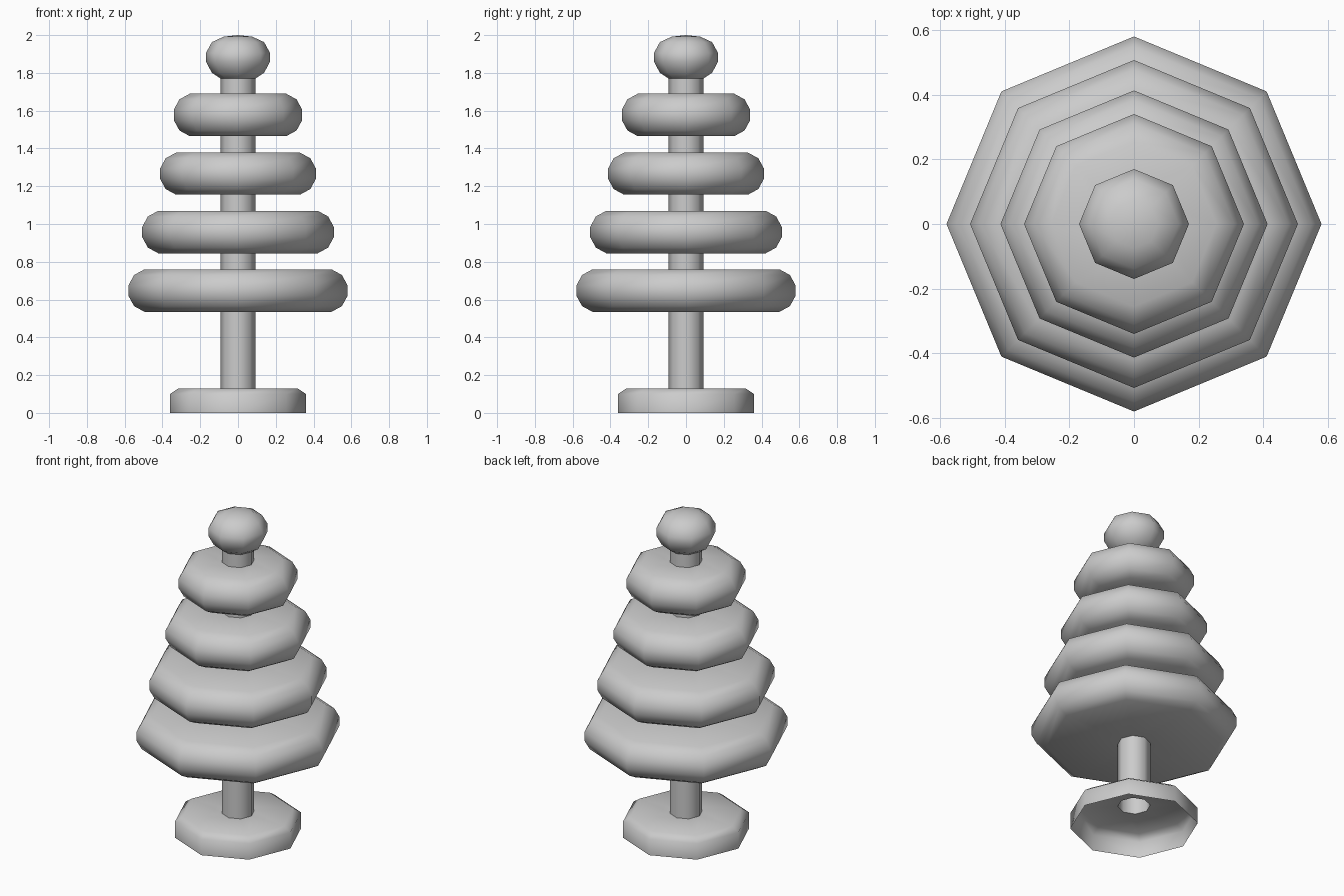
import bpy, bmesh, math

if "Cube" in bpy.data.objects:
    bpy.data.objects.remove(bpy.data.objects["Cube"])

SIDES = 8
TRUNK_R = 0.092

def lathe(name, profile):
    """Spin an (r, z) profile, listed bottom to top, into an eight-sided shell."""
    bm = bmesh.new()
    rings = []
    for r, z in profile:
        if r == 0:
            rings.append([bm.verts.new((0, 0, z))] * SIDES)
        else:
            rings.append([bm.verts.new((r * math.cos(math.tau * i / SIDES),
                                        r * math.sin(math.tau * i / SIDES), z))
                          for i in range(SIDES)])
    for lo, hi in zip(rings, rings[1:]):
        for i in range(SIDES):
            j = (i + 1) % SIDES
            bm.faces.new(list(dict.fromkeys((lo[i], lo[j], hi[j], hi[i]))))
    mesh = bpy.data.meshes.new(name)
    bm.to_mesh(mesh)
    bm.free()
    obj = bpy.data.objects.new(name, mesh)
    bpy.context.collection.objects.link(obj)
    bpy.context.view_layer.objects.active = obj
    obj.select_set(True)
    bpy.ops.object.shade_smooth_by_angle(angle=math.radians(60))
    obj.select_set(False)
    return obj

# Hollow base, open underneath
lathe("base", [(0.36, 0), (0.36, 0.10), (0.315, 0.13), (TRUNK_R, 0.13)])

# Rounded foliage tiers: outer radius, bottom, top
tiers = [(0.58, 0.535, 0.76), (0.507, 0.845, 1.07),
         (0.413, 1.155, 1.378), (0.34, 1.465, 1.69)]
for n, (r, lo, hi) in enumerate(tiers, 1):
    lathe(f"tier_{n}", [(TRUNK_R, lo), (r - 0.085, lo), (r - 0.03, lo + 0.03),
                        (r, lo + 0.085), (r, hi - 0.085), (r - 0.03, hi - 0.03),
                        (r - 0.085, hi), (TRUNK_R, hi)])

# Trunk sections between the tiers
starts = [0.13] + [t[2] for t in tiers]
ends = [t[1] for t in tiers] + [1.77]
for n, (lo, hi) in enumerate(zip(starts, ends), 1):
    lathe(f"trunk_{n}", [(TRUNK_R, lo), (TRUNK_R, hi)])

# Rounded knob on top
lathe("top_knob", [(TRUNK_R, 1.77), (0.138, 1.80), (0.17, 1.86), (0.17, 1.905),
                   (0.138, 1.963), (0.075, 1.992), (0, 2.0)])
